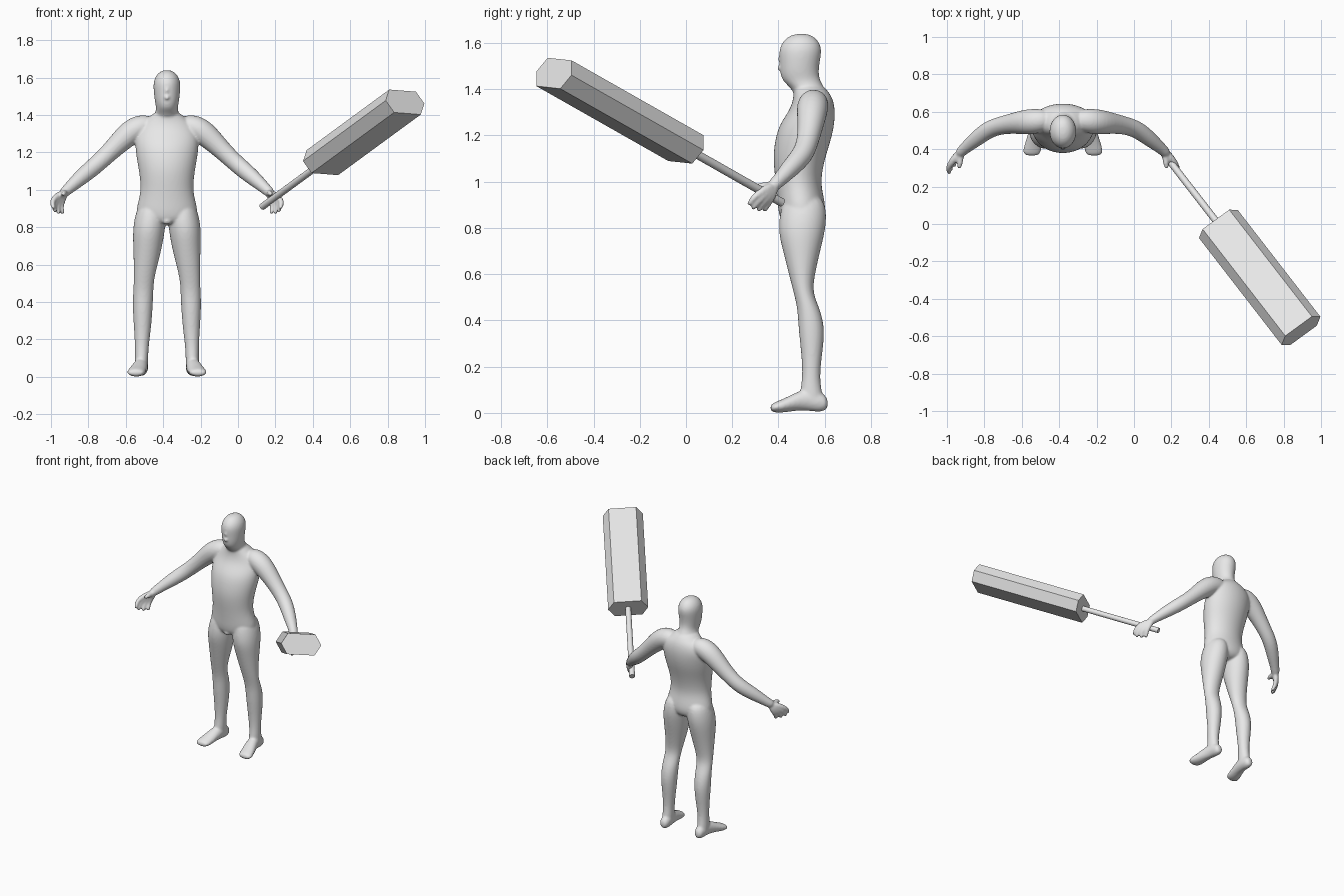
import bpy, bmesh
from math import sin, cos, tau
from mathutils import Vector

cube = bpy.data.objects.get("Cube")
if cube:
    bpy.data.objects.remove(cube)

CENTRE_X = -0.38
SIDES = 16
FIT = 1.025  # makes up for the shrinkage of subdivision

grey = bpy.data.materials.new("plain_grey")
grey.use_nodes = True
grey.diffuse_color = (0.8, 0.8, 0.8, 1)
grey.node_tree.nodes["Principled BSDF"].inputs["Base Color"].default_value = (0.8, 0.8, 0.8, 1)


def loft(bm, rings):
    """Skin a closed tube over a row of rings."""
    rows = [[bm.verts.new(p) for p in ring] for ring in rings]
    count = len(rows[0])
    for a, b in zip(rows, rows[1:]):
        for i in range(count):
            j = (i + 1) % count
            bm.faces.new((a[i], a[j], b[j], b[i]))
    bm.faces.new(rows[0][::-1])
    bm.faces.new(rows[-1])


def oval(lo_u, hi_u, lo_v, hi_v):
    """Points of an oval that fills the given extents."""
    for i in range(SIDES):
        a = tau * i / SIDES
        yield ((lo_u + hi_u) / 2 + FIT * (hi_u - lo_u) / 2 * cos(a),
               (lo_v + hi_v) / 2 + FIT * (hi_v - lo_v) / 2 * sin(a))


def stack(bm, sections, side=1):
    """Level sections: z, x from, x to, y from, y to."""
    loft(bm, [[Vector((side * u, v, z)) for u, v in oval(*ext)] for z, *ext in sections])


def tube(bm, path, side=1):
    """Round limb along points: x, y, z, radius."""
    pts = [Vector(p[:3]) for p in path]
    rings = []
    for i, p in enumerate(pts):
        way = pts[min(i + 1, len(pts) - 1)] - pts[max(i - 1, 0)]
        turn = way.to_track_quat('Z', 'Y')
        r = path[i][3]
        ring = [p + turn @ Vector((u, v, 0)) for u, v in oval(-r, r, -r, r)]
        rings.append([Vector((side * q.x, q.y, q.z)) for q in ring])
    loft(bm, rings)


def make_object(name, bm):
    bmesh.ops.recalc_face_normals(bm, faces=bm.faces)
    mesh = bpy.data.meshes.new(name)
    bm.to_mesh(mesh)
    bm.free()
    mesh.materials.append(grey)
    obj = bpy.data.objects.new(name, mesh)
    bpy.context.collection.objects.link(obj)
    return obj


# Body sections: z, half width, front, back
torso = [(1.42, .062, .46, .59), (1.39, .09, .465, .615), (1.36, .14, .465, .635),
         (1.31, .168, .45, .645), (1.25, .17, .405, .642), (1.18, .164, .385, .627),
         (1.1, .148, .376, .6), (1, .137, .388, .58), (.93, .155, .395, .597),
         (.86, .17, .4, .607), (.81, .11, .42, .57)]
head = [(1.36, .066, .48, .615), (1.41, .064, .45, .597), (1.435, .056, .418, .58),
        (1.47, .064, .407, .572), (1.52, .07, .406, .578), (1.57, .073, .402, .588),
        (1.605, .062, .418, .575), (1.63, .04, .445, .55), (1.64, .015, .48, .52)]
# Leg sections: z, inner, outer, front, back
leg = [(.95, .02, .14, .43, .59), (.86, .003, .172, .405, .61), (.78, .012, .182, .4, .6),
       (.7, .025, .18, .42, .58), (.6, .05, .177, .445, .557), (.52, .07, .176, .466, .546),
       (.45, .073, .181, .483, .58), (.36, .077, .183, .487, .602), (.25, .086, .175, .5, .588),
       (.15, .1, .17, .505, .577), (.08, .1, .172, .49, .59), (.03, .105, .17, .5, .6)]
# Foot sections: y, inner, outer, bottom, top
foot = [(.615, .115, .155, .02, .06), (.59, .1, .168, .002, .09), (.53, .1, .172, .01, .11),
        (.47, .106, .19, .01, .085), (.42, .112, .207, .001, .06), (.385, .118, .215, .001, .047),
        (.364, .13, .203, .008, .034)]
arm = [(.06, .56, 1.345, .05), (.14, .55, 1.34, .067), (.2, .545, 1.305, .067),
       (.27, .538, 1.237, .054), (.34, .525, 1.168, .047), (.4, .505, 1.115, .047),
       (.47, .45, 1.057, .041), (.53, .4, 1.003, .029), (.56, .37, .975, .028)]

bm = bmesh.new()
for sections in (torso, head):
    stack(bm, [(z, -w, w, front, back) for z, w, front, back in sections])

# Nose and brow
tube(bm, [(0, .415, 1.555, .01), (0, .405, 1.52, .013), (0, .403, 1.495, .017), (0, .41, 1.485, .01)])
tube(bm, [(-.05, .437, 1.558, .012), (0, .412, 1.56, .014), (.05, .437, 1.558, .012)])
# Groin
tube(bm, [(0, .44, .88, .03), (0, .425, .845, .034), (0, .44, .815, .024)])

# Knuckle, middle and tip of each finger, thumb last
wrist = (.545, .385, .985, .022)
fingers = [((.6, .328, .96), (.617, .29, .93), (.603, .268, .895)),
           ((.592, .34, .945), (.607, .305, .91), (.594, .285, .877)),
           ((.58, .355, .935), (.588, .325, .9), (.575, .31, .868)),
           ((.566, .37, .93), (.565, .35, .897), (.555, .335, .868)),
           ((.55, .35, .98), (.55, .32, .982), (.558, .295, .975))]

for side in (1, -1):
    stack(bm, leg, side)
    loft(bm, [[Vector((side * u, y, v)) for u, v in oval(*ext)] for y, *ext in foot])
    tube(bm, arm, side)
    for knuckle, middle, tip in fingers:
        tube(bm, [wrist, (*knuckle, .018), (*middle, .014), (*tip, .011)], side)

# Fuse the limbs into one smooth skin
body = make_object("body", bm)
body.location.x = CENTRE_X
sub = body.modifiers.new("round", 'SUBSURF')
sub.levels = sub.render_levels = 2
fuse = body.modifiers.new("fuse", 'REMESH')
fuse.mode = 'VOXEL'
fuse.voxel_size = 0.007
fuse.use_smooth_shade = True
soften = body.modifiers.new("soften", 'SMOOTH')
soften.factor = 0.5
soften.iterations = 5
bpy.context.view_layer.update()
bpy.ops.object.select_all(action='DESELECT')
body.select_set(True)
bpy.context.view_layer.objects.active = body
bpy.ops.object.convert(target='MESH')
bpy.ops.object.shade_smooth()

# Club: flattened six-sided head on a thin round handle
near, far = Vector((.451, 0, 1.145)), Vector((.893, -.571, 1.469))
axis = (far - near).normalized()
across = Vector((-axis.y, axis.x, 0)).normalized()
up = axis.cross(across)
if up.z < 0:
    up = -up
roll = -0.07
wide, tall = across + up * roll, up - across * roll
outline = [(.128, 0), (.088, .067), (-.088, .067), (-.128, 0), (-.088, -.067), (.088, -.067)]

bm = bmesh.new()
loft(bm, [[end + wide * s + tall * t for s, t in outline] for end in (near, far)])
make_object("club_head", bm)

bm = bmesh.new()
butt = near - axis * 0.575
loft(bm, [[end + across * u + up * v for u, v in oval(-.018, .018, -.018, .018)]
          for end in (butt, near + axis * 0.02)])
handle = make_object("club_handle", bm)
bpy.ops.object.select_all(action='DESELECT')
handle.select_set(True)
bpy.context.view_layer.objects.active = handle
bpy.ops.object.shade_smooth_by_angle()
